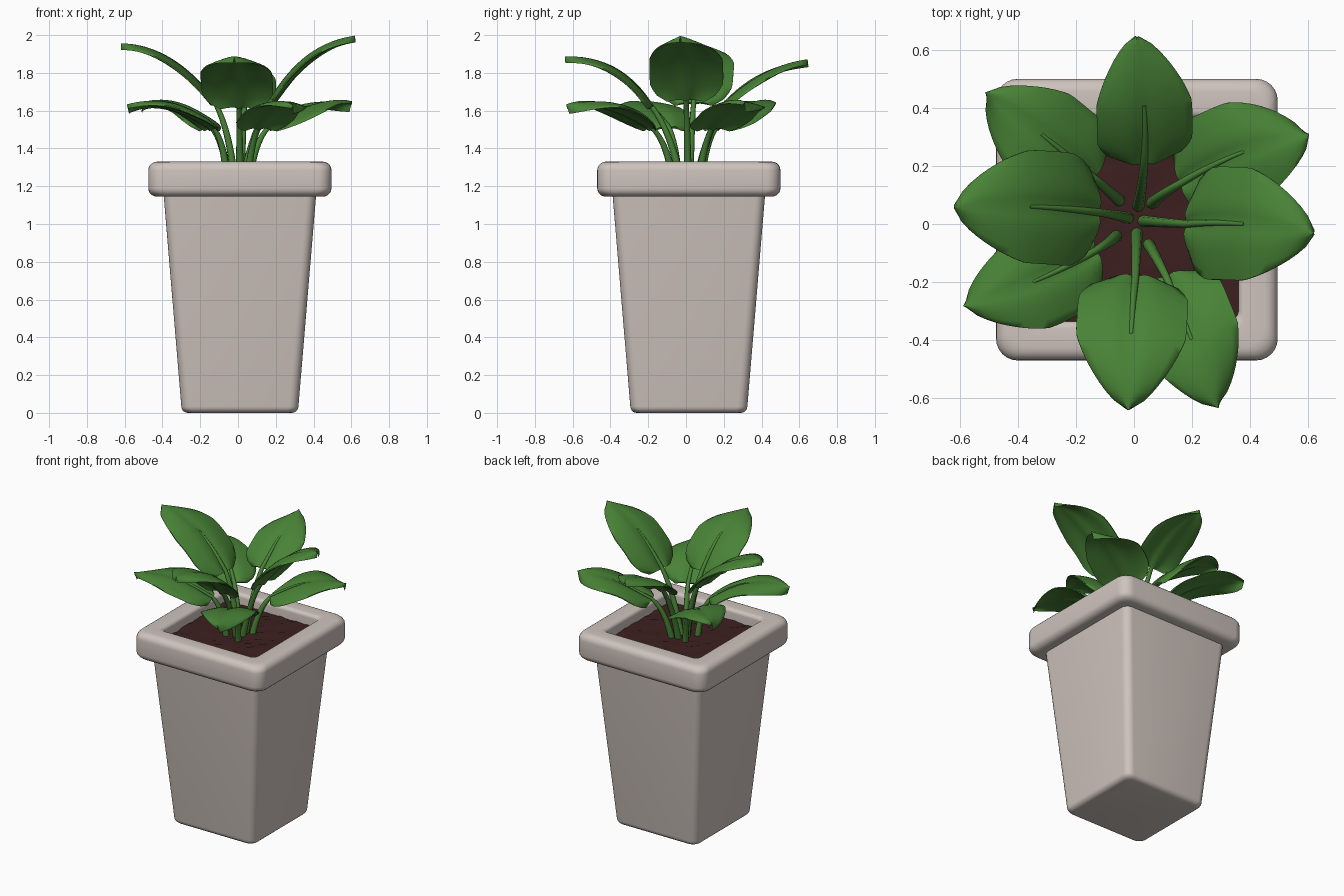
import bpy, bmesh, math, random
from mathutils import Vector

random.seed(4)
cube = bpy.data.objects.get("Cube")
if cube:
    bpy.data.objects.remove(cube, do_unlink=True)


def material(name, rgb):
    m = bpy.data.materials.new(name)
    m.use_nodes = True
    m.diffuse_color = (*rgb, 1)
    m.node_tree.nodes["Principled BSDF"].inputs["Base Color"].default_value = (*rgb, 1)
    return m


CERAMIC = material("warm_white_ceramic", (0.62, 0.55, 0.51))
GREEN = material("leaf_green", (0.065, 0.225, 0.037))
SOIL = material("dark_soil", (0.047, 0.014, 0.014))
CENTRE = Vector((0.01, 0.015, 0))


def finish(name, bm, mat, angle=50):
    bmesh.ops.recalc_face_normals(bm, faces=bm.faces)
    mesh = bpy.data.meshes.new(name)
    bm.to_mesh(mesh)
    bm.free()
    mesh.materials.append(mat)
    ob = bpy.data.objects.new(name, mesh)
    bpy.context.collection.objects.link(ob)
    bpy.ops.object.select_all(action="DESELECT")
    ob.select_set(True)
    bpy.context.view_layer.objects.active = ob
    bpy.ops.object.shade_smooth_by_angle(angle=math.radians(angle))
    return ob


def bridge(bm, a, b, closed=True):
    n = len(a)
    for i in range(n if closed else n - 1):
        j = (i + 1) % n
        bm.faces.new((a[i], a[j], b[j], b[i]))


def square_loft(name, profile, mat):
    """Stack rounded squares given as (half width, height, corner radius)."""
    bm = bmesh.new()
    rings = []
    for half, z, r in profile:
        ring = []
        for q in range(4):
            for k in range(7):
                a = math.radians(90 * q + 15 * k)
                c = math.radians(90 * q + 45)
                d = (half - r) * math.sqrt(2)
                p = Vector((d * math.cos(c) + r * math.cos(a),
                            d * math.sin(c) + r * math.sin(a), z))
                ring.append(bm.verts.new(p + CENTRE))
        rings.append(ring)
    for a, b in zip(rings, rings[1:]):
        bridge(bm, a, b)
    bm.faces.new(rings[0])
    bm.faces.new(rings[-1])
    return finish(name, bm, mat)


def rounded(half, z, r, start, corner):
    """Quarter-round edge of a profile, starting at the given angle."""
    return [(half + r * math.cos(math.radians(start + s)),
             z + r * math.sin(math.radians(start + s)), corner)
            for s in range(0, 91, 18)]


# Pot: tapered body and a thick rounded rim
square_loft("pot_body", rounded(0.275, 0.035, 0.035, -90, 0.05) + [(0.405, 1.17, 0.05)], CERAMIC)
square_loft("pot_rim",
            [(0.39, 1.145, 0.05)]
            + rounded(0.44, 1.19, 0.045, -90, 0.075)
            + rounded(0.44, 1.285, 0.045, 0, 0.075)
            + rounded(0.375, 1.305, 0.025, 90, 0.04)
            + [(0.35, 1.2, 0.03)], CERAMIC)

# Soil: slightly lumpy patch inside the rim
bm = bmesh.new()
bmesh.ops.create_grid(bm, x_segments=20, y_segments=20, size=0.36)
for v in bm.verts:
    v.co += CENTRE
    v.co.z = 1.255 + random.uniform(-0.006, 0.006)
finish("soil", bm, SOIL, 60)


def through(a, m, b, t):
    """Curve through three points, with m at the middle."""
    c = 2 * m - (a + b) / 2
    return a * (1 - t) ** 2 + c * 2 * t * (1 - t) + b * t * t


def leaf_width(t):
    """Broad rounded base that narrows to a blunt tip."""
    return max(0.03, min(1, 1.06 * math.sin(math.pi * (0.1 + 0.9 * t ** 0.72)) ** 0.62))


def stem(name, path, r0, r1):
    bm = bmesh.new()
    rings = []
    for i, p in enumerate(path):
        d = (path[min(i + 1, len(path) - 1)] - path[max(i - 1, 0)]).normalized()
        side = d.cross(Vector((0, 0, 1))).normalized()
        up = side.cross(d)
        r = r0 + (r1 - r0) * i / (len(path) - 1)
        rings.append([bm.verts.new(p + r * (side * math.cos(k * math.pi / 4)
                                            + up * math.sin(k * math.pi / 4)))
                      for k in range(8)])
    for a, b in zip(rings, rings[1:]):
        bridge(bm, a, b)
    bm.faces.new(rings[0])
    bm.faces.new(rings[-1])
    finish(name, bm, GREEN, 60)


def leaf(name, root, start, mid, tip, width, wave):
    root, start, mid, tip = map(Vector, (root, start, mid, tip))
    flat = Vector((tip.x - start.x, tip.y - start.y, 0)).normalized()
    side = Vector((-flat.y, flat.x, 0))
    rows, cols = 18, 12
    bm = bmesh.new()
    top, under = [], []
    for i in range(rows + 1):
        t = i / rows
        p = through(start, mid, tip, t)
        d = through(start, mid, tip, t + 0.02) - through(start, mid, tip, t - 0.02)
        up = d.cross(side).normalized()
        w = width / 2 * leaf_width(t)
        a, b = [], []
        for j in range(cols + 1):
            s = j / cols * 2 - 1
            groove = -0.022 * math.exp(-(s / 0.16) ** 2) * (1 - t)
            droop = -0.03 * s * s + wave * s * math.sin(5 * t)
            q = p + side * (s * w) + up * (groove + droop + 0.012)
            thick = 0.006 + 0.024 * math.sqrt(max(0, 1 - s * s)) * math.sin(math.pi * (0.1 + 0.85 * t))
            a.append(bm.verts.new(q))
            b.append(bm.verts.new(q - up * thick))
        top.append(a)
        under.append(b)
    for grid in (top, under):
        for a, b in zip(grid, grid[1:]):
            bridge(bm, a, b, closed=False)
    # Close the thin outer edge
    for grid in ((top[0], under[0]), (top[-1], under[-1])):
        bridge(bm, *grid, closed=False)
    for k in (0, -1):
        bridge(bm, [r[k] for r in top], [r[k] for r in under], closed=False)
    finish(name + "_leaf", bm, GREEN, 70)

    # Stem rises from the soil and runs on under the blade as a rib
    bend = (root + start) / 2 + Vector((0, 0, 0.03)) - flat * 0.012
    path = [through(root, bend, start, k / 8) for k in range(9)]
    path += [through(start, mid, tip, k / 10) - Vector((0, 0, 0.004)) for k in range(1, 6)]
    stem(name + "_stem", path, 0.021, 0.008)


# Upper leaves
leaf("upper_left", (0.03, 0.01, 1.24), (0.18, 0, 1.66), (0.38, 0, 1.89), (0.62, -0.03, 1.985), 0.39, 0.0)
leaf("upper_right", (-0.02, 0.02, 1.24), (-0.12, 0.04, 1.64), (-0.36, 0.06, 1.87), (-0.62, 0.06, 1.945), 0.39, 0.0)
leaf("upper_back", (0.015, 0.06, 1.24), (0.035, 0.21, 1.64), (0.035, 0.41, 1.79), (0.01, 0.645, 1.86), 0.33, 0.006)
leaf("upper_front", (0.01, -0.03, 1.24), (0.005, -0.18, 1.62), (-0.01, -0.38, 1.82), (-0.02, -0.64, 1.875), 0.38, 0.0)

# Lower leaves
leaf("lower_back_left", (0.06, 0.07, 1.24), (0.16, 0.14, 1.51), (0.38, 0.25, 1.625), (0.6, 0.31, 1.635), 0.36, 0.02)
leaf("lower_back_right", (-0.05, 0.08, 1.24), (-0.14, 0.16, 1.51), (-0.32, 0.31, 1.63), (-0.51, 0.45, 1.63), 0.34, 0.02)
leaf("lower_front_right", (-0.06, -0.04, 1.24), (-0.13, -0.09, 1.51), (-0.35, -0.2, 1.63), (-0.585, -0.28, 1.62), 0.34, -0.015)
leaf("lower_front_left", (0.05, -0.07, 1.24), (0.11, -0.18, 1.51), (0.2, -0.4, 1.63), (0.29, -0.63, 1.62), 0.34, 0.015)
